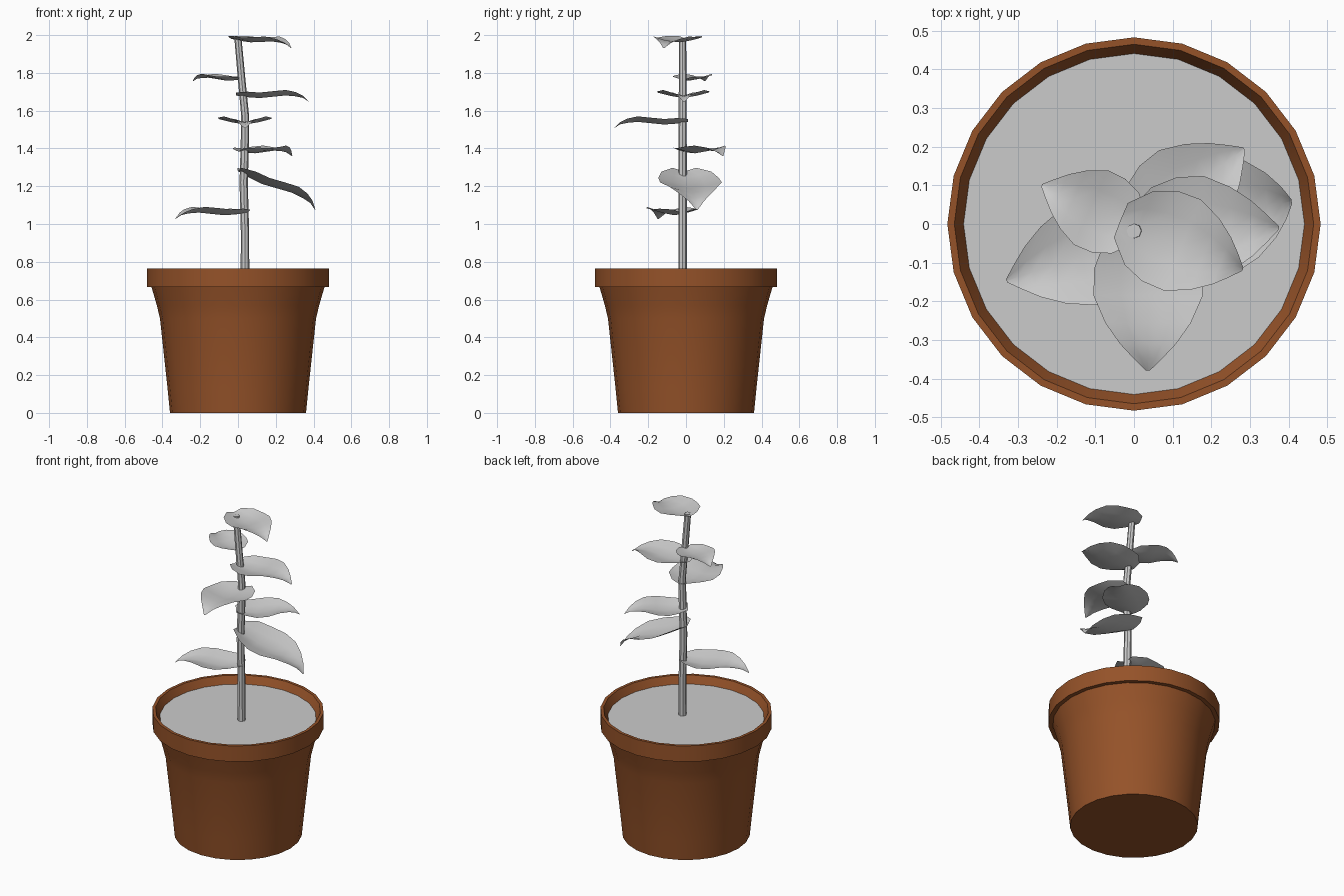
import bpy, bmesh, math
from mathutils import Vector

if "Cube" in bpy.data.objects:
    bpy.data.objects.remove(bpy.data.objects["Cube"])


def add_object(name, bm, angle=35):
    me = bpy.data.meshes.new(name)
    bm.to_mesh(me)
    bm.free()
    ob = bpy.data.objects.new(name, me)
    bpy.context.collection.objects.link(ob)
    bpy.ops.object.select_all(action='DESELECT')
    ob.select_set(True)
    bpy.context.view_layer.objects.active = ob
    bpy.ops.object.shade_smooth_by_angle(angle=math.radians(angle))
    return ob


def rings(bm, centres, radii, sides):
    """Stack horizontal rings and bridge them; returns the rings."""
    loops = []
    for c, r in zip(centres, radii):
        loops.append([bm.verts.new((c[0] + r * math.cos(2 * math.pi * i / sides),
                                    c[1] + r * math.sin(2 * math.pi * i / sides), c[2]))
                      for i in range(sides)])
    for a, b in zip(loops, loops[1:]):
        for i in range(sides):
            j = (i + 1) % sides
            bm.faces.new((a[i], a[j], b[j], b[i]))
    return loops


# Pot: turned profile with flared shoulder and a thick rim
SIDES = 24
profile = [(0.36, 0), (0.372, 0.12), (0.413, 0.50), (0.43, 0.57), (0.458, 0.667),
           (0.483, 0.667), (0.483, 0.765), (0.465, 0.765), (0.44, 0.718)]
bm = bmesh.new()
loops = rings(bm, [(0, 0, z) for r, z in profile], [r for r, z in profile], SIDES)
bm.faces.new(loops[0][::-1])
pot = add_object("pot", bm)
clay = bpy.data.materials.new("clay")
clay.diffuse_color = (0.30, 0.085, 0.022, 1)
clay.use_nodes = True
clay.node_tree.nodes["Principled BSDF"].inputs["Base Color"].default_value = clay.diffuse_color
pot.data.materials.append(clay)

# Soil disc
bm = bmesh.new()
bmesh.ops.create_circle(bm, cap_ends=True, segments=SIDES, radius=0.442)
bmesh.ops.translate(bm, verts=bm.verts, vec=(0, 0, 0.72))
add_object("soil", bm)

# Stem: slightly bent tube
path = [(0.037, -0.018, 0.71), (0.037, -0.018, 0.95), (0.030, -0.018, 1.22),
        (0.036, -0.018, 1.42), (0.038, -0.018, 1.57), (0.018, -0.018, 1.78),
        (0.0, -0.018, 1.98)]
bm = bmesh.new()
loops = rings(bm, path, [0.023, 0.022, 0.022, 0.022, 0.021, 0.020, 0.019], 8)
bm.faces.new(loops[-1])
add_object("stem", bm)

# Leaf template: (position along leaf, half width, midrib height), all per unit length
STATIONS = [(0.0, 0.14, 0.0), (0.15, 0.30, -0.02), (0.32, 0.365, -0.03), (0.50, 0.37, -0.01),
            (0.68, 0.29, 0.01), (0.82, 0.19, 0.0), (0.92, 0.095, -0.02), (1.0, 0.012, -0.07)]
CUP = [(-1, 0.075), (-0.5, 0.03), (0, 0), (0.5, 0.03), (1, 0.075)]


def leaf(name, base, tip, width=1.0):
    base, tip = Vector(base), Vector(tip)
    axis = tip - base
    length = axis.length
    side = Vector((-axis.y, axis.x, 0)).normalized()
    up = axis.cross(side).normalized()
    bm = bmesh.new()
    rows = []
    for t, w, h in STATIONS:
        rows.append([bm.verts.new(base + axis * t + side * (s * w * width * length)
                                  + up * ((h + c * min(1, w / 0.25)) * length))
                     for s, c in CUP])
    for a, b in zip(rows, rows[1:]):
        for i in range(len(CUP) - 1):
            bm.faces.new((a[i], b[i], b[i + 1], a[i + 1]))
    add_object(name, bm, 40)


# Leaves, from the top down: base, tip
LEAVES = [
    ((-0.035, 0.01, 1.98), (0.283, -0.118, 1.955), 1.0),
    ((0.015, -0.015, 1.765), (-0.238, 0.10, 1.775), 1.03),
    ((-0.01, -0.018, 1.68), (0.375, -0.01, 1.675), 0.97),
    ((0.037, 0.01, 1.54), (0.036, -0.38, 1.535), 0.98),
    ((0.0, -0.02, 1.385), (0.285, 0.195, 1.385), 0.98),
    ((0.0, -0.01, 1.28), (0.42, 0.06, 1.105), 0.97),
    ((0.05, -0.02, 1.06), (-0.33, -0.147, 1.055), 0.9),
]
for n, (base, tip, width) in enumerate(LEAVES, 1):
    leaf(f"leaf_{n}", base, tip, width)
